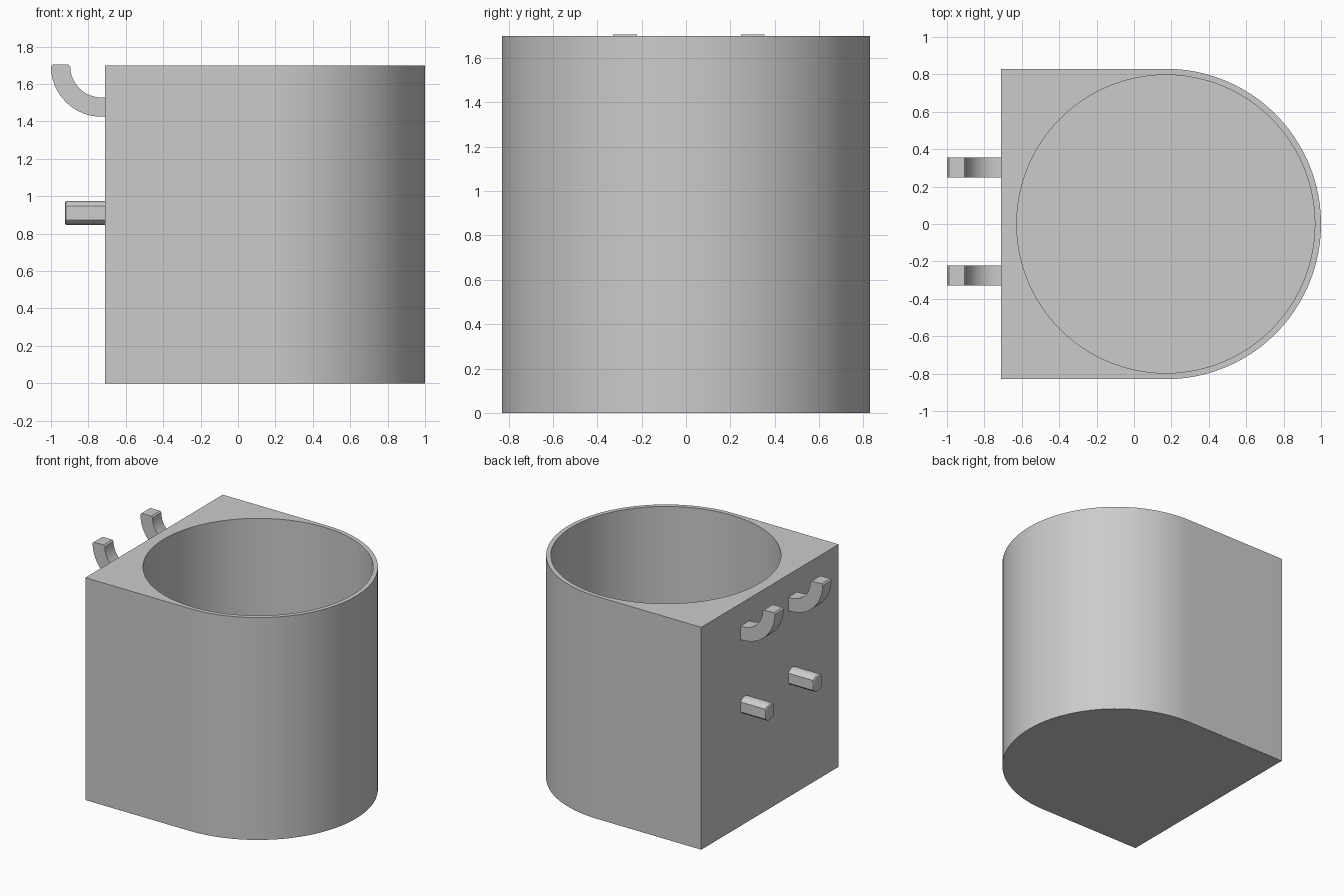
import bpy
import bmesh
from math import sin, cos, pi, radians, asin
from mathutils import Vector

cube = bpy.data.objects.get("Cube")
if cube:
    bpy.data.objects.remove(cube, do_unlink=True)

grey = bpy.data.materials.new("plain grey")
grey.use_nodes = True
COLOUR = (0.6, 0.6, 0.6, 1)
grey.diffuse_color = COLOUR
grey.node_tree.nodes["Principled BSDF"].inputs["Base Color"].default_value = COLOUR

CX, RADIUS, BORE = 0.17, 0.83, 0.797
BACK, HEIGHT, FLOOR = -0.71, 1.70, 0.04
HALF = 0.053  # half width of hooks and pegs


def arc(cx, cy, r, start, end, steps):
    angles = [radians(start + (end - start) * i / steps) for i in range(steps + 1)]
    return [(cx + r * cos(a), cy + r * sin(a)) for a in angles]


def prism(name, points, place, direction, tip=None, bevel=0.0):
    """Extrude a closed profile; optionally bevel the edges picked by tip."""
    bm = bmesh.new()
    face = bm.faces.new([bm.verts.new(place(*p)) for p in points])
    new = bmesh.ops.extrude_face_region(bm, geom=[face])["geom"]
    bmesh.ops.translate(bm, vec=Vector(direction),
                        verts=[v for v in new if isinstance(v, bmesh.types.BMVert)])
    if tip:
        edges = [e for e in bm.edges if all(tip(v.co) for v in e.verts)]
        bmesh.ops.bevel(bm, geom=edges, offset=bevel, segments=3,
                        profile=0.5, affect='EDGES', clamp_overlap=True)
    bmesh.ops.recalc_face_normals(bm, faces=bm.faces)
    mesh = bpy.data.meshes.new(name)
    bm.to_mesh(mesh)
    bm.free()
    mesh.materials.append(grey)
    obj = bpy.data.objects.new(name, mesh)
    bpy.context.collection.objects.link(obj)
    return obj


def activate(obj):
    bpy.ops.object.select_all(action='DESELECT')
    obj.select_set(True)
    bpy.context.view_layer.objects.active = obj


def smooth(obj):
    activate(obj)
    bpy.ops.object.shade_smooth_by_angle(angle=radians(30))


# Cup: flat back, round front, with a round bore
outline = [(BACK, -RADIUS)] + arc(CX, 0, RADIUS, -90, 90, 48) + [(BACK, RADIUS)]
cup = prism("cup_body", outline, lambda x, y: (x, y, 0), (0, 0, HEIGHT))
cutter = prism("bore_cutter", arc(CX, 0, BORE, 0, 360, 96)[:-1],
               lambda x, y: (x, y, FLOOR), (0, 0, HEIGHT))
cutter.hide_render = True
cut = cup.modifiers.new("bore", 'BOOLEAN')
cut.operation = 'DIFFERENCE'
cut.solver = 'EXACT'
cut.object = cutter
activate(cup)
bpy.ops.object.modifier_apply(modifier=cut.name)
bpy.data.objects.remove(cutter, do_unlink=True)
smooth(cup)

# Hook side profile: a quarter bend turning up from the back wall
HX, HZ, OUTER, INNER = -0.73, 1.695, 0.27, 0.167
hook_profile = ([(BACK + 0.01, HZ - OUTER)] + arc(HX, HZ, OUTER, 270, 180, 16)
                + [(HX - OUTER + 0.01, HZ + 0.01), (HX - INNER - 0.01, HZ + 0.01)]
                + arc(HX, HZ, INNER, 180, 270, 16) + [(BACK + 0.01, HZ - INNER)])

# Peg section: a circle with both sides cut flat
PEG_R, PEG_Z = 0.065, 0.91
side = 90 - asin(HALF / PEG_R) * 180 / pi
peg_profile = (arc(0, PEG_Z, PEG_R, side, 180 - side, 8)
               + arc(0, PEG_Z, PEG_R, 180 + side, 360 - side, 8))

for label, y in (("left", 0.302), ("right", -0.275)):
    hook = prism("hook_" + label, hook_profile,
                 lambda x, z: (x, y - HALF, z), (0, 2 * HALF, 0))
    smooth(hook)
    peg = prism("peg_" + label, peg_profile,
                lambda py, z: (BACK + 0.01, y + py, z), (-0.225, 0, 0),
                tip=lambda co: co.x < -0.9, bevel=0.012)
    smooth(peg)
